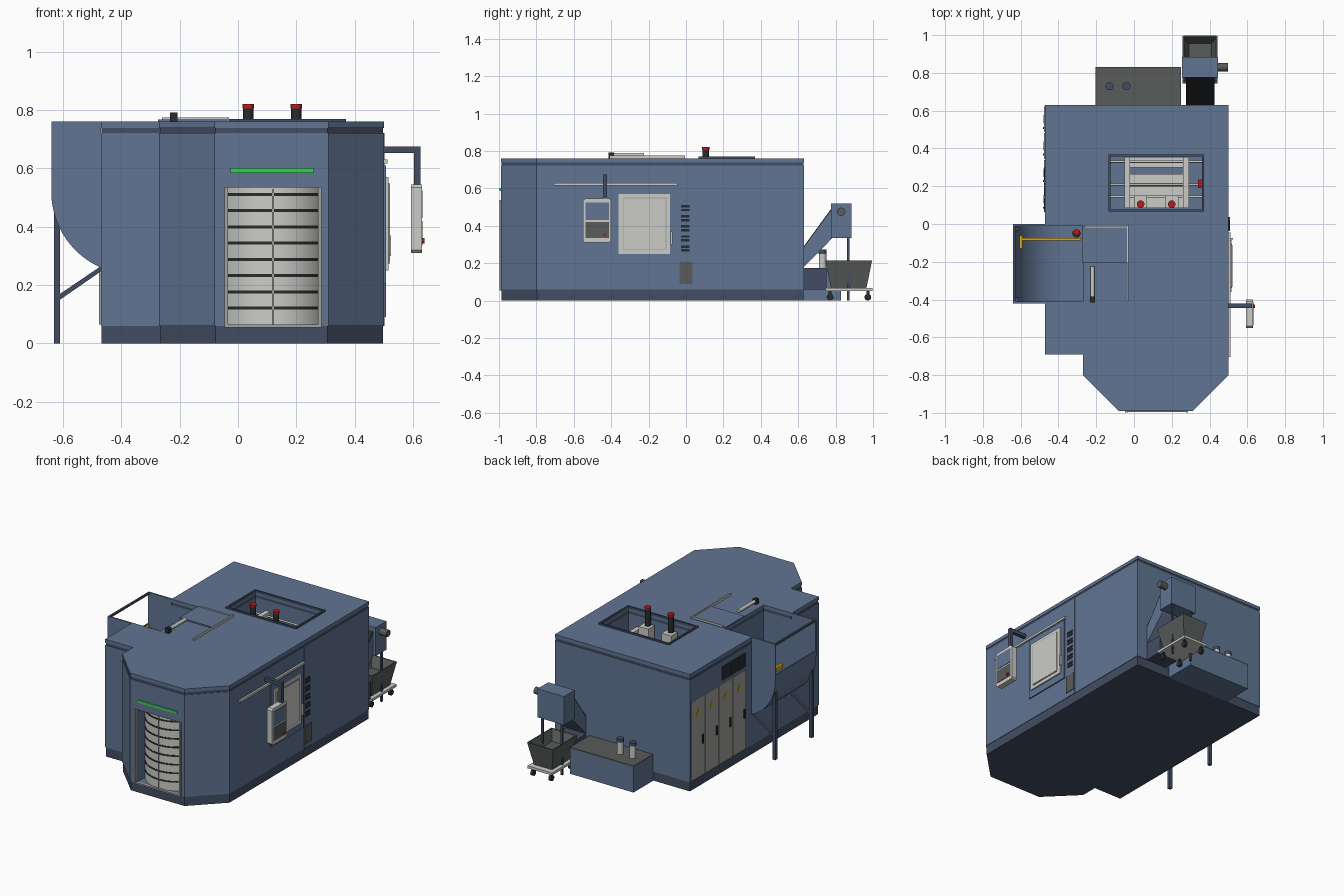
import bpy, bmesh, math
from mathutils import Vector, Matrix

if "Cube" in bpy.data.objects:
    bpy.data.objects.remove(bpy.data.objects["Cube"])


def mat(name, r, g, b):
    m = bpy.data.materials.new(name)
    m.diffuse_color = (r, g, b, 1)
    m.use_nodes = True
    m.node_tree.nodes["Principled BSDF"].inputs["Base Color"].default_value = m.diffuse_color
    return m


BLUE = mat("body_blue", 0.12, 0.178, 0.29)
NAVY = mat("dark_blue", 0.055, 0.075, 0.125)
LIGHT = mat("light_grey", 0.6, 0.6, 0.57)
BEIGE = mat("cabinet_grey", 0.36, 0.37, 0.34)
MID = mat("mid_grey", 0.1, 0.105, 0.105)
BLACK = mat("charcoal", 0.022, 0.024, 0.027)
RED = mat("signal_red", 0.5, 0.01, 0.01)
YELLOW = mat("warning_yellow", 0.7, 0.4, 0.01)
GREEN = mat("status_green", 0.04, 0.6, 0.1)


def finish(name, bm, m, smooth=False):
    bmesh.ops.recalc_face_normals(bm, faces=bm.faces)
    me = bpy.data.meshes.new(name)
    bm.to_mesh(me)
    bm.free()
    o = bpy.data.objects.new(name, me)
    bpy.context.collection.objects.link(o)
    if m:
        me.materials.append(m)
    if smooth:
        bpy.ops.object.select_all(action='DESELECT')
        o.select_set(True)
        bpy.context.view_layer.objects.active = o
        bpy.ops.object.shade_smooth_by_angle(angle=math.radians(35))
    return o


def prism(name, pts, axis, a, b, m, smooth=False):
    """Extrude a 2D outline along an axis: z uses (x,y), y uses (x,z), x uses (y,z)."""
    at = {'z': lambda p, h: (p[0], p[1], h), 'y': lambda p, h: (p[0], h, p[1]),
          'x': lambda p, h: (h, p[0], p[1])}[axis]
    bm = bmesh.new()
    lo = [bm.verts.new(at(p, a)) for p in pts]
    hi = [bm.verts.new(at(p, b)) for p in pts]
    n = len(pts)
    bm.faces.new(lo)
    bm.faces.new(hi)
    for i in range(n):
        bm.faces.new((lo[i], lo[(i + 1) % n], hi[(i + 1) % n], hi[i]))
    return finish(name, bm, m, smooth)


def box(name, x0, x1, y0, y1, z0, z1, m):
    return prism(name, [(x0, y0), (x1, y0), (x1, y1), (x0, y1)], 'z', z0, z1, m)


def rod(name, p, q, r, m, seg=24):
    p, q = Vector(p), Vector(q)
    d = q - p
    bm = bmesh.new()
    M = Matrix.Translation((p + q) / 2) @ d.to_track_quat('Z', 'Y').to_matrix().to_4x4()
    bmesh.ops.create_cone(bm, cap_ends=True, segments=seg, radius1=r, radius2=r,
                          depth=d.length, matrix=M)
    return finish(name, bm, m, seg > 8)


# hopper outline in (x, z): quarter round bottom
CX, CZ, R = -0.356, 0.52, 0.284


def arc(r, a0=180, a1=270, n=18):
    return [(CX + r * math.cos(math.radians(a0 + (a1 - a0) * i / n)),
             CZ + r * math.sin(math.radians(a0 + (a1 - a0) * i / n))) for i in range(n + 1)]


# housing: plinth, walls, groove band, lid, all sharing one plan outline
plan = [(-.47, .63), (-.47, -.69), (-.27, -.69), (-.27, -.80), (-.08, -.99),
        (.31, -.99), (.50, -.80), (.50, .63)]
inner = [(x + (.003 if x < 0 else -.003), y + (.003 if y < 0 else -.003)) for x, y in plan]
housing = [prism("plinth", inner, 'z', 0, .06, NAVY),
           prism("housing_walls", plan, 'z', .06, .722, BLUE),
           prism("groove_band", inner, 'z', .722, .738, NAVY),
           prism("housing_lid", plan, 'z', .738, .76, BLUE)]
cutters = [prism("hopper_cut", [(-.64, .9)] + arc(R) + [(-.27, .236), (-.27, .9)], 'y', -.41, -.01, None),
           box("drum_cut", -.035, .275, -1.1, -.75, .062, .535, None),
           box("hatch_cut", -.125, .36, .075, .36, .45, .9, None)]
for o in housing[1:]:
    bpy.context.view_layer.objects.active = o
    for c in cutters:
        mod = o.modifiers.new("cut", 'BOOLEAN')
        mod.operation, mod.solver, mod.object = 'DIFFERENCE', 'EXACT', c
        bpy.ops.object.modifier_apply(modifier=mod.name)
for c in cutters:
    bpy.data.objects.remove(c)

# front drum with slots, seam, frame and status light
rod("front_drum", (.12, -.795, .062), (.12, -.795, .534), .188, LIGHT, 64)
for i in range(8):
    z = .121 + i * .0557
    rod("drum_slot", (.12, -.795, z - .005), (.12, -.795, z + .005), .19, BLACK, 64)
box("drum_seam", .117, .123, -.988, -.97, .065, .53, BEIGE)
for x in (-.047, .275):
    box("door_jamb", x, x + .012, -.998, -.98, .06, .537, BEIGE)
box("door_sill", -.047, .287, -.996, -.98, .055, .065, BEIGE)
box("status_light", -.025, .26, -.996, -.985, .585, .602, GREEN)

# side hopper: end plates, curved floor, top rail, legs
for y in (-.42, -.01):
    prism("hopper_end", [(-.64, .76)] + [p for p in arc(R) if p[0] < -.475] + [(-.47, .257), (-.47, .76)],
          'y', y, y + .01, BLUE)
prism("hopper_floor", [(-.64, .56)] + arc(R) + [(-.272, .236), (-.272, .242)] + arc(R - .006)[::-1] + [(-.634, .56)],
      'y', -.41, -.01, BLUE, True)
box("hopper_rail", -.64, -.628, -.42, 0, .748, .76, NAVY)
for y in (-.40, -.025):
    box("hopper_leg", -.63, -.61, y - .01, y + .01, 0, .46, NAVY)
    prism("leg_brace", [(-.61, .15), (-.47, .247), (-.47, .265), (-.61, .17)], 'y', y - .008, y + .008, NAVY)

# gripper bar in the hopper
box("gripper_bar", -.605, -.28, -.087, -.073, .555, .57, YELLOW)
box("gripper_tip", -.606, -.59, -.13, -.06, .55, .575, YELLOW)
rod("gripper_head", (-.305, -.05, .54), (-.305, -.05, .59), .022, BLACK)
rod("gripper_knob", (-.305, -.042, .59), (-.305, -.042, .605), .016, RED)

# sliding cover on the roof with its actuator
box("slide_cover", -.275, -.035, -.205, -.012, .76, .768, BLUE)
box("slide_rail", -.037, -.03, -.41, -.005, .76, .775, LIGHT)
box("slide_rail_end", -.26, -.03, -.018, -.01, .766, .774, LIGHT)
rod("slide_actuator", (-.22, -.39, .778), (-.22, -.225, .778), .011, LIGHT)
box("actuator_mount", -.233, -.207, -.415, -.385, .76, .792, BLACK)

# roof hatch frame and the mechanism inside
for y in (.067, .358):
    box("hatch_frame", -.135, .37, y, y + .01, .755, .77, NAVY)
for x in (-.135, .36):
    box("hatch_frame", x, x + .01, .067, .368, .755, .77, NAVY)
box("mechanism_bed", -.05, .285, .085, .265, .45, .60, LIGHT)
box("mechanism_back", -.05, .285, .30, .355, .45, .60, LIGHT)
for x in (-.05, .26):
    box("mechanism_side", x, x + .03, .085, .355, .60, .66, LIGHT)
box("cross_beam", -.02, .26, .195, .215, .60, .63, BEIGE)
for y in (.145, .21, .33):
    rod("guide_rod", (-.125, y, .64), (.36, y, .64), .006, LIGHT, 12)
box("hatch_stop", .338, .358, .19, .235, .62, .66, RED)
for x in (.035, .20):
    box("spindle_base", x - .035, x + .035, .085, .15, .60, .70, LIGHT)
    rod("spindle_motor", (x, .105, .70), (x, .105, .808), .018, BLACK)
    rod("spindle_cap", (x, .105, .806), (x, .105, .82), .02, RED)

# right side: service window, slide rail, vents
box("window_door", .49, .508, -.387, -.055, .205, .61, BLUE)
box("window_frame", .50, .516, -.36, -.085, .25, .57, LIGHT)
box("window_pane", .51, .519, -.338, -.105, .272, .55, BEIGE)
box("window_glass", .51, .521, -.333, -.11, .277, .545, LIGHT)
box("window_handle", .505, .525, -.083, -.073, .30, .37, LIGHT)
box("window_rail", .495, .512, -.705, -.045, .616, .63, LIGHT)
box("vent_panel", .495, .502, -.038, .038, .06, .722, BLUE)
for i in range(10):
    z = .262 + (i // 2) * .054 + (i % 2) * .02
    box("vent_slat", .498, .506, -.028, .018, z, z + .013, BLACK)
box("filter_box", .495, .507, -.036, .036, .09, .205, MID)

# operator panel on its swing arm
box("panel_arm", .495, .625, -.445, -.422, .652, .675, NAVY)
box("panel_drop", .603, .625, -.445, -.422, .54, .66, NAVY)
prism("panel_case", [(-.54, .31), (-.41, .31), (-.40, .32), (-.40, .535), (-.41, .545), (-.54, .545),
                     (-.55, .535), (-.55, .32)], 'x', .593, .63, LIGHT)
box("panel_screen", .628, .633, -.538, -.412, .43, .525, BLUE)
box("panel_keys", .628, .633, -.538, -.412, .335, .42, MID)
rod("panel_stop", (.63, -.435, .352), (.64, -.435, .352), .009, RED)

# left side: electrical cabinet doors, warning signs, vents
for i in range(4):
    y = .063 + i * .141
    box("cabinet_door", -.476, -.465, y, y + .136, .065, .575, BEIGE)
    prism("warning_sign", [(y + .045, .47), (y + .091, .47), (y + .068, .51)], 'x', -.479, -.47, YELLOW)
    box("cabinet_handle", -.482, -.47, y + .018, y + .028, .27, .33, BLACK)
for i in range(3):
    y = .065 + i * .083
    box("cabinet_vent", -.474, -.465, y, y + .072, .595, .685, BLACK)

# rear tank with two filter bottles
box("tank", -.205, .25, .62, .83, 0, .165, BLUE)
box("tank_lid", -.205, .25, .63, .83, .165, .172, MID)
for x in (-.13, -.04):
    rod("filter_bottle", (x, .73, .17), (x, .73, .25), .02, LIGHT)
    rod("filter_cap", (x, .73, .25), (x, .73, .272), .021, NAVY)

# chip conveyor: incline, belt cover, head, motor, legs
prism("conveyor_incline", [(.62, .17), (.62, .27), (.79, .50), (.79, .345), (.75, .30)], 'x', .275, .425, BLUE)
prism("conveyor_belt", [(.62, .27), (.62, .277), (.785, .503), (.785, .493)], 'x', .275, .425, BLACK)
box("conveyor_foot", .275, .425, .62, .75, .06, .175, NAVY)
box("conveyor_head", .255, .445, .775, .885, .335, .52, BLUE)
rod("conveyor_motor", (.44, .83, .475), (.497, .83, .475), .022, MID)
for x in (.275, .415):
    box("conveyor_leg", x, x + .012, .862, .874, 0, .34, NAVY)

# chip cart: tapered tub on a wheeled platform
tub = bmesh.new()
rings = []
for x0, x1, y0, y1, z in [(.285, .415, .775, .965, .068), (.257, .443, .745, .995, .215),
                          (.265, .435, .753, .987, .215), (.29, .41, .785, .955, .15)]:
    rings.append([tub.verts.new(p) for p in ((x0, y0, z), (x1, y0, z), (x1, y1, z), (x0, y1, z))])
for a, b in zip(rings, rings[1:]):
    for i in range(4):
        tub.faces.new((a[i], a[(i + 1) % 4], b[(i + 1) % 4], b[i]))
tub.faces.new(rings[0])
tub.faces.new(rings[-1])
finish("cart_tub", tub, MID)
box("cart_platform", .262, .438, .745, .998, .05, .066, LIGHT)
for x in (.285, .415):
    for y in (.77, .972):
        rod("cart_wheel", (x - .009, y, .018), (x + .009, y, .018), .018, BLACK, 16)
        box("wheel_fork", x - .006, x + .006, y - .008, y + .008, .02, .052, BLACK)
